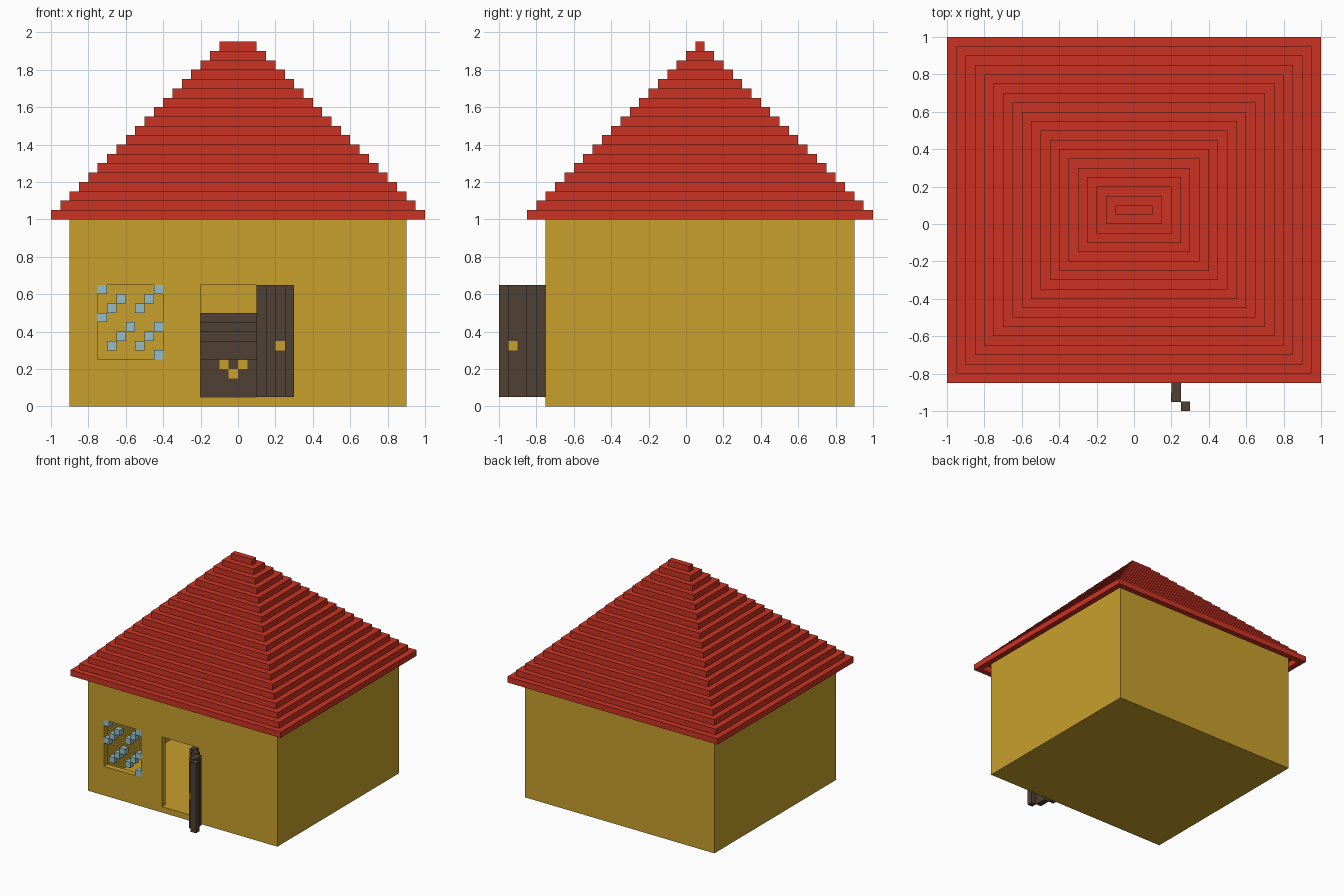
import bpy, bmesh

if "Cube" in bpy.data.objects:
    bpy.data.objects.remove(bpy.data.objects["Cube"])

U = 0.05  # block size


def material(name, rgb):
    m = bpy.data.materials.new(name)
    m.diffuse_color = (*rgb, 1)
    m.use_nodes = True
    m.node_tree.nodes["Principled BSDF"].inputs["Base Color"].default_value = m.diffuse_color
    return m


YELLOW = material("wall yellow", (0.578, 0.352, 0.025))
RED = material("roof red", (0.597, 0.033, 0.017))
BROWN = material("dark brown wood", (0.08, 0.051, 0.034))
GLASS = material("pale blue glass", (0.30, 0.515, 0.578))


def add_box(bm, lo, hi):
    v = [bm.verts.new((x, y, z)) for z in (lo[2], hi[2])
         for x, y in ((lo[0], lo[1]), (hi[0], lo[1]), (hi[0], hi[1]), (lo[0], hi[1]))]
    bm.faces.new(v[3::-1])
    bm.faces.new(v[4:])
    for i in range(4):
        j = (i + 1) % 4
        bm.faces.new((v[i], v[j], v[j + 4], v[i + 4]))


def add_ring(bm, x, y0, y1, z, t):
    """Hollow rectangular course, t wide and one block high."""
    def loop(d, h):
        return [bm.verts.new(p) for p in ((-x + d, y0 + d, h), (x - d, y0 + d, h),
                                          (x - d, y1 - d, h), (-x + d, y1 - d, h))]
    ob, ot, ib, it = loop(0, z), loop(0, z + U), loop(t, z), loop(t, z + U)
    for i in range(4):
        j = (i + 1) % 4
        bm.faces.new((ob[i], ob[j], ot[j], ot[i]))
        bm.faces.new((ib[j], ib[i], it[i], it[j]))
        bm.faces.new((ot[i], ot[j], it[j], it[i]))
        bm.faces.new((ob[j], ob[i], ib[i], ib[j]))


def finish(bm, name, mat):
    me = bpy.data.meshes.new(name)
    bm.to_mesh(me)
    bm.free()
    me.materials.append(mat)
    ob = bpy.data.objects.new(name, me)
    bpy.context.collection.objects.link(ob)
    return ob


def boxes(name, mat, items):
    bm = bmesh.new()
    for lo, hi in items:
        add_box(bm, lo, hi)
    return finish(bm, name, mat)


# House shell: hollow box with floor, door and window openings
house = boxes("house_walls", YELLOW, [((-0.9, -0.75, 0), (0.9, 0.9, 1.05))])
cuts = [((-0.85, -0.70, 0.05), (0.85, 0.85, 1.3)),     # room
        ((-0.2, -0.8, 0.05), (0.1, -0.6, 0.65)),       # doorway
        ((-0.75, -0.8, 0.25), (-0.4, -0.6, 0.65))]     # window
bpy.context.view_layer.objects.active = house
for cut in cuts:
    cutter = boxes("cutter", YELLOW, [cut])
    cutter.hide_render = True
    mod = house.modifiers.new("cut", 'BOOLEAN')
    mod.operation, mod.solver, mod.object = 'DIFFERENCE', 'EXACT', cutter
    bpy.ops.object.modifier_apply(modifier=mod.name)
    bpy.data.objects.remove(cutter)

# Roof: hollow stepped courses, closed by a solid ridge block
bm = bmesh.new()
for i in range(18):
    add_ring(bm, 1 - U * i, -0.85 + U * i, 1 - U * i, 1 + U * i, U)
add_box(bm, (-0.1, 0.05, 1.9), (0.1, 0.1, 1.95))
finish(bm, "roof", RED)

# Open door: upright planks stepping diagonally outwards
planks = [(0.10, -0.80, -0.75), (0.15, -0.85, -0.80),
          (0.20, -0.95, -0.85), (0.25, -1.00, -0.95)]
boxes("open_door", BROWN, [((x, a, 0.05), (x + U, b, 0.65)) for x, a, b in planks])
e = 0.002
boxes("door_knob", YELLOW, [((0.2 - e, -0.95 - e, 0.3), (0.25 + e, -0.9, 0.35))])

# Window glints: columns of glass blocks per row, from the top row down
rows = [(0, 6), (2, 5), (1, 4), (0,), (3, 6), (2, 5), (1, 4), (6,)]
boxes("window_glints", GLASS,
      [((-0.75 + U * c, -0.75, 0.6 - U * r), (-0.7 + U * c, -0.7, 0.65 - U * r))
       for r, cols in enumerate(rows) for c in cols])

# Stepped wooden cabinet against the back wall, with small yellow inlays
levels = [0.05, 0.25, 0.35, 0.40, 0.45, 0.50]
boxes("cabinet", BROWN, [((-0.25, 0.5 + U * i, levels[i]), (0.2, 0.85, levels[i + 1]))
                         for i in range(5)])
boxes("cabinet_inlays", YELLOW, [((x, 0.495, z), (x + U, 0.5, z + U))
                                 for x, z in ((-0.1, 0.2), (-0.05, 0.15), (0, 0.2))])
